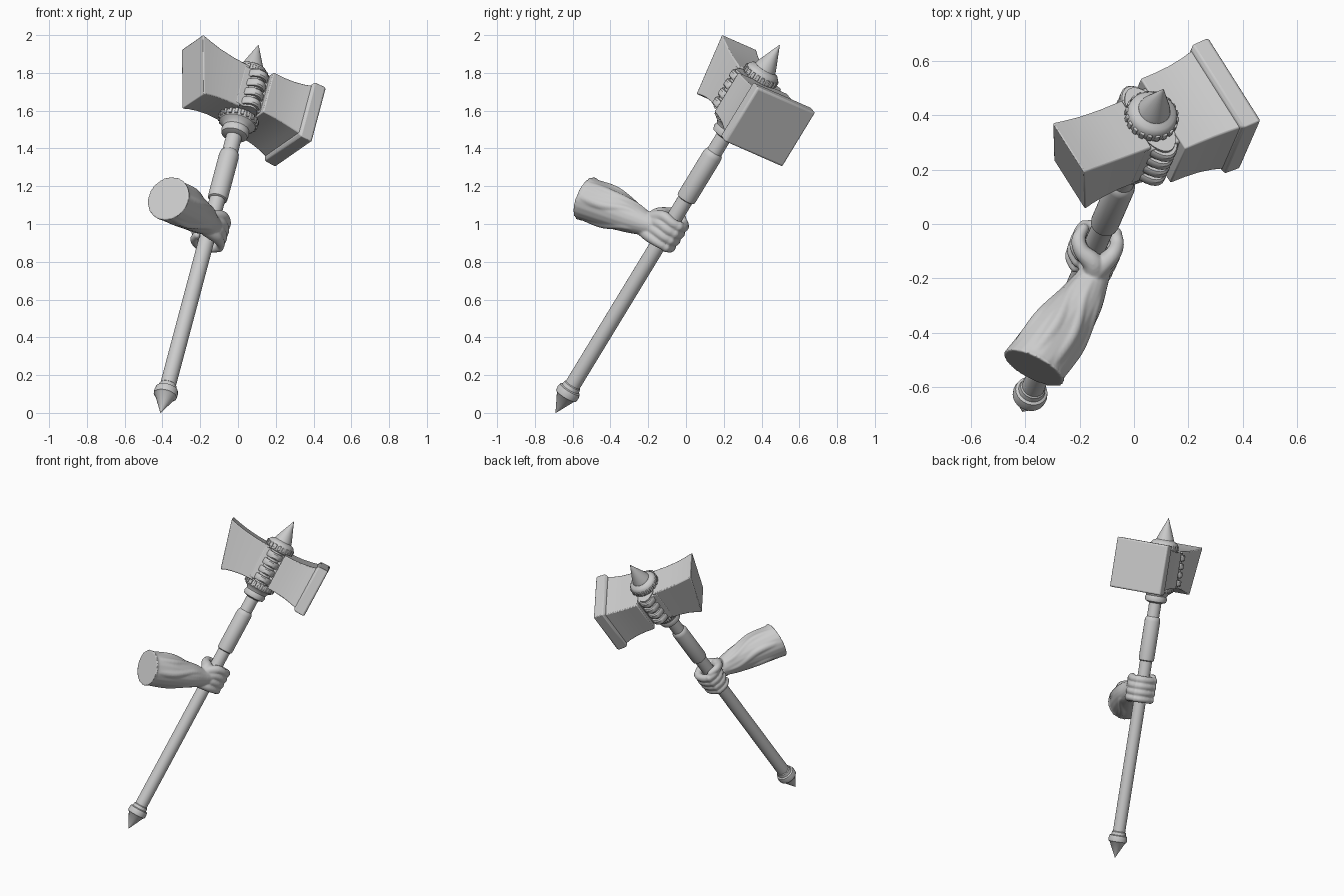
import bpy, bmesh, math
from mathutils import Vector, Matrix

if "Cube" in bpy.data.objects:
    bpy.data.objects.remove(bpy.data.objects["Cube"])

# Tilted weapon frame: X = head direction, Y = head width, Z = along the shaft
A = Vector((-0.41, -0.69, 0.0))
D = (Vector((0.11, 0.50, 1.955)) - A).normalized()
H = Vector((0.836, 0.34, -0.429))
H = (H - D * H.dot(D)).normalized()
W = D.cross(H)
M = Matrix.Translation(A) @ Matrix((H, W, D)).transposed().to_4x4()
HEAD = 2.0          # distance of the head centre along the shaft


def finish(bm, name, angle=35, bevel=0, mat=M):
    bmesh.ops.recalc_face_normals(bm, faces=bm.faces)
    bm.transform(mat)
    me = bpy.data.meshes.new(name)
    bm.to_mesh(me)
    bm.free()
    ob = bpy.data.objects.new(name, me)
    bpy.context.collection.objects.link(ob)
    if bevel:
        m = ob.modifiers.new("bevel", 'BEVEL')
        m.width, m.segments, m.limit_method = bevel, 2, 'ANGLE'
    bpy.ops.object.select_all(action='DESELECT')
    ob.select_set(True)
    bpy.context.view_layer.objects.active = ob
    bpy.ops.object.shade_smooth_by_angle(angle=math.radians(angle))
    return ob


def skin(bm, rings):
    vs = [[bm.verts.new(p) for p in r] for r in rings]
    n = len(vs[0])
    for a, b in zip(vs, vs[1:]):
        for i in range(n):
            j = (i + 1) % n
            bm.faces.new((a[i], a[j], b[j], b[i]))
    bm.faces.new(vs[0][::-1])
    bm.faces.new(vs[-1])


def lathe(name, profile, n=32, sx=1, sy=1):
    bm = bmesh.new()
    skin(bm, [[(r * sx * math.cos(2 * math.pi * i / n), r * sy * math.sin(2 * math.pi * i / n), t)
               for i in range(n)] for r, t in profile])
    return finish(bm, name)


def block(name, sections, bevel=0.006):
    # each section: x at top, x at bottom, half height, half width
    bm = bmesh.new()
    skin(bm, [[(xb, -w, HEAD - h), (xb, w, HEAD - h), (xt, w, HEAD + h), (xt, -w, HEAD + h)]
              for xt, xb, h, w in sections])
    return finish(bm, name, 30, bevel)


# Shaft, pommel, grip sleeve
lathe("shaft", [(0.042, 0.1), (0.042, 1.8)])
lathe("pommel", [(0.001, 0), (0.054, 0.105), (0.062, 0.11), (0.064, 0.13),
                 (0.060, 0.15), (0.050, 0.155), (0.047, 0.175), (0.042, 0.18)], 24)
lathe("grip_sleeve", [(0.042, 1.355), (0.051, 1.36), (0.053, 1.375), (0.053, 1.63),
                      (0.050, 1.65), (0.042, 1.66)])

# Hub collars and spike
lathe("lower_collar", [(0.043, 1.755), (0.07, 1.765), (0.076, 1.785), (0.07, 1.805), (0.078, 1.82),
                       (0.098, 1.835), (0.104, 1.855), (0.098, 1.875), (0.08, 1.89)])
lathe("hub_core", [(0.075, 1.86), (0.075, 2.14)])
lathe("upper_collar", [(0.08, 2.11), (0.092, 2.12), (0.096, 2.14), (0.092, 2.165), (0.08, 2.18),
                       (0.066, 2.185), (0.06, 2.19)])
lathe("spike", [(0.062, 2.18), (0.056, 2.205), (0.001, 2.339)])

# Small ribs round both collars
bm = bmesh.new()
for z, r, n in ((1.857, 0.1, 20), (2.143, 0.092, 20)):
    for i in range(n):
        m = (Matrix.Rotation(2 * math.pi * i / n, 4, 'Z') @ Matrix.Translation((r, 0, z))
             @ Matrix.Diagonal((0.016, 0.018, 0.032, 1)))
        bmesh.ops.create_cube(bm, size=1, matrix=m)
finish(bm, "collar_ribs", 30, 0.003)

# Wrapped bands between the two head blocks
block("head_core", [(-0.09, -0.09, 0.115, 0.11), (0.09, 0.09, 0.115, 0.13)])
lathe("band_backing", [(1, 1.88), (1, 2.12)], 32, 0.07, 0.145)
for k in range(4):
    z = HEAD - 0.087 + 0.058 * k
    lathe("band_%d" % (k + 1), [(0.85, z - 0.022), (0.96, z - 0.021), (1, z - 0.013),
                                (1, z + 0.013), (0.96, z + 0.021), (0.85, z + 0.022)],
          32, 0.08, 0.165)

# Head blocks: slanted narrow end and flanged wide end
block("narrow_block", [(-0.372, -0.28, 0.165, 0.115), (-0.32, -0.25, 0.153, 0.112),
                       (-0.25, -0.20, 0.14, 0.109), (-0.16, -0.14, 0.131, 0.108),
                       (-0.06, -0.06, 0.128, 0.110)])
block("wide_block", [(0.055, 0.055, 0.125, 0.164), (0.12, 0.12, 0.126, 0.164),
                     (0.18, 0.18, 0.131, 0.166), (0.24, 0.24, 0.141, 0.172), (0.30, 0.30, 0.156, 0.182)])
block("flange", [(0.278, 0.278, 0.155, 0.178), (0.29, 0.29, 0.17, 0.192),
                 (0.352, 0.352, 0.172, 0.193), (0.36, 0.36, 0.165, 0.186)], 0.005)

# Forearm and gripping hand
E1 = (Vector((1, 0, 0)) - D * D.x).normalized()
E2 = D.cross(E1)


def grip(deg, r, t):
    a = math.radians(deg)
    return A + D * t + (E1 * math.cos(a) + E2 * math.sin(a)) * r


def spline(vals, steps=6):
    v = [vals[0]] + list(vals) + [vals[-1]]
    out = []
    for i in range(1, len(v) - 2):
        p0, p1, p2, p3 = v[i - 1:i + 3]
        for s in range(steps):
            u = s / steps
            out.append(p1 + (p2 - p0) * (u / 2) + (2 * p0 - 5 * p1 + 4 * p2 - p3) * (u * u / 2)
                       + (3 * p1 - p0 - 3 * p2 + p3) * (u ** 3 / 2))
    return out + [vals[-1]]


def tube(bm, pts, radii, ref, flat=1.0, n=20):
    P, R = spline([Vector(p) for p in pts]), spline(radii)
    rings = []
    for i, (p, r) in enumerate(zip(P, R)):
        t = (P[min(i + 1, len(P) - 1)] - P[max(i - 1, 0)]).normalized()
        s = t.cross(ref).normalized()
        u = s.cross(t)
        rings.append([p + (s * flat * math.cos(2 * math.pi * k / n)
                           + u * math.sin(2 * math.pi * k / n)) * r for k in range(n)])
    skin(bm, rings)


def ball(bm, p, r):
    bmesh.ops.create_uvsphere(bm, u_segments=16, v_segments=10, radius=r, matrix=Matrix.Translation(p))


bm = bmesh.new()
Z = Vector((0, 0, 1))
ARM = [Vector(p) for p in ((-0.37, -0.53, 1.135), (-0.355, -0.505, 1.125), (-0.28, -0.40, 1.085),
                           (-0.20, -0.29, 1.035), (-0.155, -0.205, 1.0), (-0.125, -0.13, 0.985))]
tube(bm, ARM, [0.124, 0.116, 0.108, 0.085, 0.063, 0.05], Z)
# muscle and tendon ridges along the forearm
SIDE = (ARM[3] - ARM[0]).cross(Z).normalized()
UP = SIDE.cross((ARM[3] - ARM[0]).normalized())
for deg in (10, 60, 105, 160, 215, 290):
    a = math.radians(deg)
    d = SIDE * math.cos(a) + UP * math.sin(a)
    e = SIDE * math.cos(a + 0.5) + UP * math.sin(a + 0.5)
    tube(bm, [ARM[1] + d * 0.085, ARM[2] + d * 0.09, ARM[3] + e * 0.068, ARM[4] + e * 0.045],
         [0.032, 0.028, 0.022, 0.015], Z, n=12)
# fingers with their hand bones
for k in range(4):
    t = 1.095 + 0.044 * k
    r = (0.023, 0.026, 0.027, 0.026)[k]
    wrist = ARM[4] + D * (0.028 * (k - 1.5))
    tube(bm, [wrist, grip(-45, 0.077, t), grip(5, 0.078, t), grip(45, 0.078, t), grip(90, 0.068, t),
              grip(135, 0.071, t), grip(175, 0.066, t), grip(215, 0.062, t)],
         [0.034, 0.031, r, r + 0.001, r, r, r - 0.001, r - 0.004], D, n=14)
    ball(bm, grip(32, 0.081, t), r + 0.003)
    ball(bm, grip(128, 0.073, t), r + 0.002)
    ball(bm, grip(215, 0.062, t), r - 0.004)
# palm and thumb
tube(bm, [ARM[4], grip(-60, 0.07, 1.17), grip(-10, 0.065, 1.165)], [0.06, 0.07, 0.05], D, 0.5)
tube(bm, [ARM[4] + D * 0.02, grip(-95, 0.08, 1.205), grip(-140, 0.073, 1.23), grip(-175, 0.072, 1.245),
          grip(-215, 0.066, 1.25)], [0.04, 0.04, 0.03, 0.026, 0.02], D, n=14)
ball(bm, grip(-215, 0.066, 1.25), 0.02)
arm = finish(bm, "forearm_and_hand", 50, mat=Matrix.Identity(4))
rm = arm.modifiers.new("merge", 'REMESH')
rm.mode, rm.voxel_size, rm.use_smooth_shade = 'VOXEL', 0.006, True
sm = arm.modifiers.new("soften", 'SMOOTH')
sm.factor, sm.iterations = 0.5, 4
